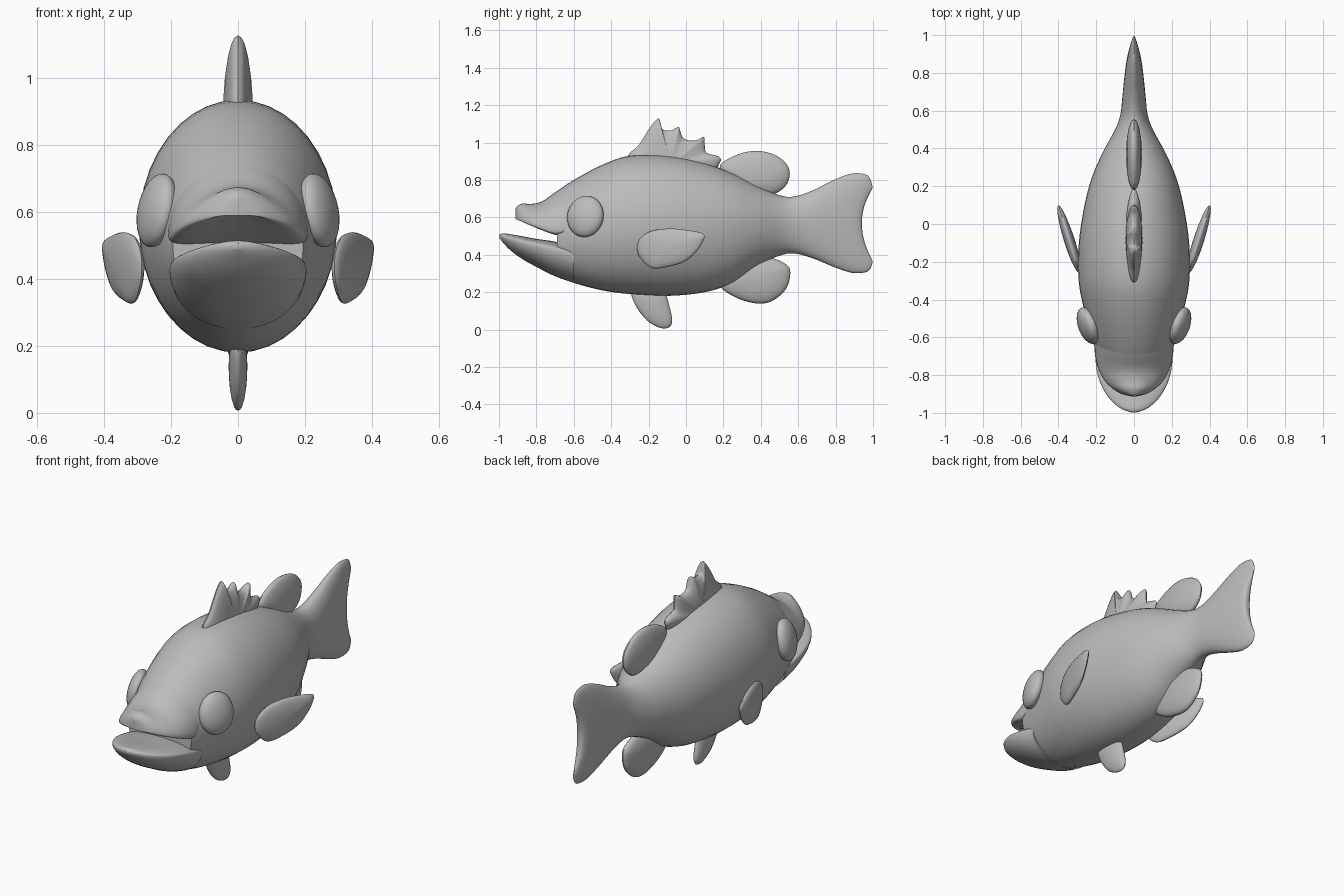
import bpy
import bmesh
import math
from mathutils import Vector

default_cube = bpy.data.objects.get("Cube")
if default_cube:
    bpy.data.objects.remove(default_cube, do_unlink=True)

# One plain clay colour for the whole fish
GREY = (.5, .5, .5, 1)
grey = bpy.data.materials.new("plain grey")
grey.use_nodes = True
grey.diffuse_color = GREY
shader = next(n for n in grey.node_tree.nodes if n.type == 'BSDF_PRINCIPLED')
shader.inputs["Base Color"].default_value = GREY
shader.inputs["Roughness"].default_value = .6

parts = []


def smooth_path(points, steps, closed=False):
    """Catmull-Rom curve through points of any dimension."""
    count = len(points)
    pts = [Vector(p) for p in points]

    def at(i):
        return pts[i % count] if closed else pts[max(0, min(count - 1, i))]

    path = []
    for i in range(count if closed else count - 1):
        a, b, c, d = (at(i + k) for k in (-1, 0, 1, 2))
        for s in range(steps):
            t = s / steps
            m0, m1 = (c - a) / 2, (d - b) / 2
            path.append(b + m0 * t + (3 * (c - b) - 2 * m0 - m1) * t ** 2
                        + (2 * (b - c) + m0 + m1) * t ** 3)
    if not closed:
        path.append(pts[-1])
    return path


def finish(name, bm):
    """Turn a bmesh into a named, coloured object."""
    bmesh.ops.recalc_face_normals(bm, faces=bm.faces[:])
    mesh = bpy.data.meshes.new(name)
    bm.to_mesh(mesh)
    bm.free()
    mesh.materials.append(grey)
    obj = bpy.data.objects.new(name, mesh)
    bpy.context.scene.collection.objects.link(obj)
    parts.append(obj)
    return obj


def loft(name, sections, droop=0, sides=40, steps=4):
    """Sections are (y, top, widest height, bottom, half width, bow)."""
    bm = bmesh.new()
    rings = []
    for y, top, mid, low, half, bow in smooth_path(sections, steps):
        ring = []
        for i in range(sides):
            angle = math.tau * i / sides
            across, up = math.sin(angle), math.cos(angle)
            z = mid + up * ((top - mid) if up > 0 else (mid - low))
            z -= droop * across ** 2
            ring.append(bm.verts.new((half * across, y + bow * up * up, z)))
        rings.append(ring)
    for a, b in zip(rings, rings[1:]):
        for i in range(sides):
            j = (i + 1) % sides
            bm.faces.new((a[i], a[j], b[j], b[i]))
    # Close both ends with strips running across the ring
    for ring in (rings[0], rings[-1]):
        for i in range(sides // 2):
            loop = [ring[i], ring[i + 1], ring[-i - 1], ring[-i]]
            bm.faces.new(list(dict.fromkeys(loop)))
    return finish(name, bm)


def fin(name, outline, centre, thickness, base_x=0, spread=0, side=1):
    """Pillow-shaped fin from a (y, z) outline, optionally swept outward."""
    bm = bmesh.new()
    centre = Vector(centre)
    path = smooth_path(outline, 4, closed=True)
    root_y = min(p.x for p in path)

    def vert(point, x):
        x = side * (base_x + spread * (point.x - root_y) + x)
        return bm.verts.new((x, point.x, point.y))

    rim = [vert(p, 0) for p in path]
    count = len(rim)
    for face_side in (-1, 1):
        previous = rim
        for scale in (.97, .9, .75, .5, .25):
            x = face_side * thickness * math.sqrt(1 - scale ** 2)
            ring = [vert(centre + (p - centre) * scale, x) for p in path]
            for i in range(count):
                j = (i + 1) % count
                bm.faces.new((previous[i], previous[j], ring[j], ring[i]))
            previous = ring
        tip = vert(centre, face_side * thickness)
        for i in range(count):
            bm.faces.new((previous[i], previous[(i + 1) % count], tip))
    return finish(name, bm)


# Body running into a flared tail with a hollow rear edge
loft("body_and_tail", [
    (-.69, .74, .5, .29, .195, 0),
    (-.6, .8, .52, .25, .225, 0),
    (-.45, .88, .54, .21, .265, 0),
    (-.3, .93, .55, .19, .293, 0),
    (-.1, .93, .56, .18, .292, 0),
    (.1, .89, .56, .2, .262, 0),
    (.25, .835, .56, .25, .222, 0),
    (.38, .77, .56, .34, .165, 0),
    (.5, .718, .56, .395, .1, 0),
    (.58, .712, .56, .407, .072, 0),
    (.67, .745, .57, .38, .062, .01),
    (.77, .8, .57, .335, .052, .02),
    (.85, .835, .57, .303, .042, .04),
    (.91, .825, .57, .31, .03, .06),
    (.935, .775, .57, .35, .018, .06),
    (.94, .75, .57, .375, .005, .055),
])

# Upper jaw, arched over the open mouth
loft("upper_jaw", [
    (-.6, .79, .6, .5, .21, 0),
    (-.69, .74, .57, .51, .207, 0),
    (-.77, .685, .59, .54, .187, 0),
    (-.83, .672, .61, .57, .155, 0),
    (-.87, .674, .625, .59, .115, 0),
    (-.9, .662, .635, .61, .066, 0),
    (-.912, .646, .636, .626, .015, 0),
], droop=.045)

# Lower jaw, jutting past the upper one
loft("lower_jaw", [
    (-.6, .44, .41, .25, .2, 0),
    (-.7, .47, .43, .285, .205, 0),
    (-.8, .485, .455, .335, .192, 0),
    (-.88, .5, .47, .38, .16, 0),
    (-.94, .51, .485, .425, .115, 0),
    (-.98, .515, .495, .467, .064, 0),
    (-.997, .507, .5, .49, .015, 0),
])

# Spiny front back fin
fin("spiny_back_fin", [
    (-.31, .91), (-.25, .99), (-.19, 1.085), (-.15, 1.128), (-.138, 1.11),
    (-.125, 1.07), (-.08, 1.065), (-.04, 1.083), (-.03, 1.06),
    (-.01, 1.02), (.05, 1.01), (.095, 1.03), (.1, .99), (.11, .945),
    (.175, .925), (.18, .89), (.1, .8), (-.15, .8),
], (-.08, .88), .045)

# Rounded rear back fin
fin("rear_back_fin", [
    (.18, .86), (.25, .925), (.36, .955), (.46, .94), (.53, .895),
    (.555, .835), (.53, .765), (.45, .72), (.3, .73),
], (.37, .81), .042)

# Rounded fin under the rear belly
fin("rear_belly_fin", [
    (.18, .25), (.25, .18), (.36, .142), (.45, .148), (.53, .21),
    (.557, .29), (.54, .345), (.44, .385), (.28, .37),
], (.38, .28), .042)

# Small fin under the chest
fin("chest_fin", [
    (-.29, .21), (-.27, .13), (-.21, .05), (-.14, .01), (-.09, .012),
    (-.074, .05), (-.09, .13), (-.12, .21), (-.2, .25),
], (-.17, .14), .028)

# Paired side fins and bulging eyes
for side, label in ((1, "left"), (-1, "right")):
    fin(label + "_side_fin", [
        (-.26, .42), (-.25, .48), (-.19, .525), (-.09, .54), (.02, .53),
        (.094, .51), (.09, .47), (.05, .41), (-.01, .362), (-.1, .335),
        (-.18, .328), (-.235, .37),
    ], (-.1, .44), .03, base_x=.288, spread=.31, side=side)

    bpy.ops.mesh.primitive_uv_sphere_add(
        segments=32, ring_count=16, radius=1,
        location=(side * .242, -.538, .605),
        rotation=(0, -side * .2, -side * .35))
    eye = bpy.context.object
    eye.name = label + "_eye"
    eye.scale = (.05, .102, .112)
    eye.data.materials.append(grey)
    parts.append(eye)

# Smooth shading everywhere, keeping true creases
bpy.ops.object.select_all(action='DESELECT')
for part in parts:
    part.select_set(True)
bpy.context.view_layer.objects.active = parts[0]
bpy.ops.object.shade_smooth_by_angle(angle=math.radians(50))
